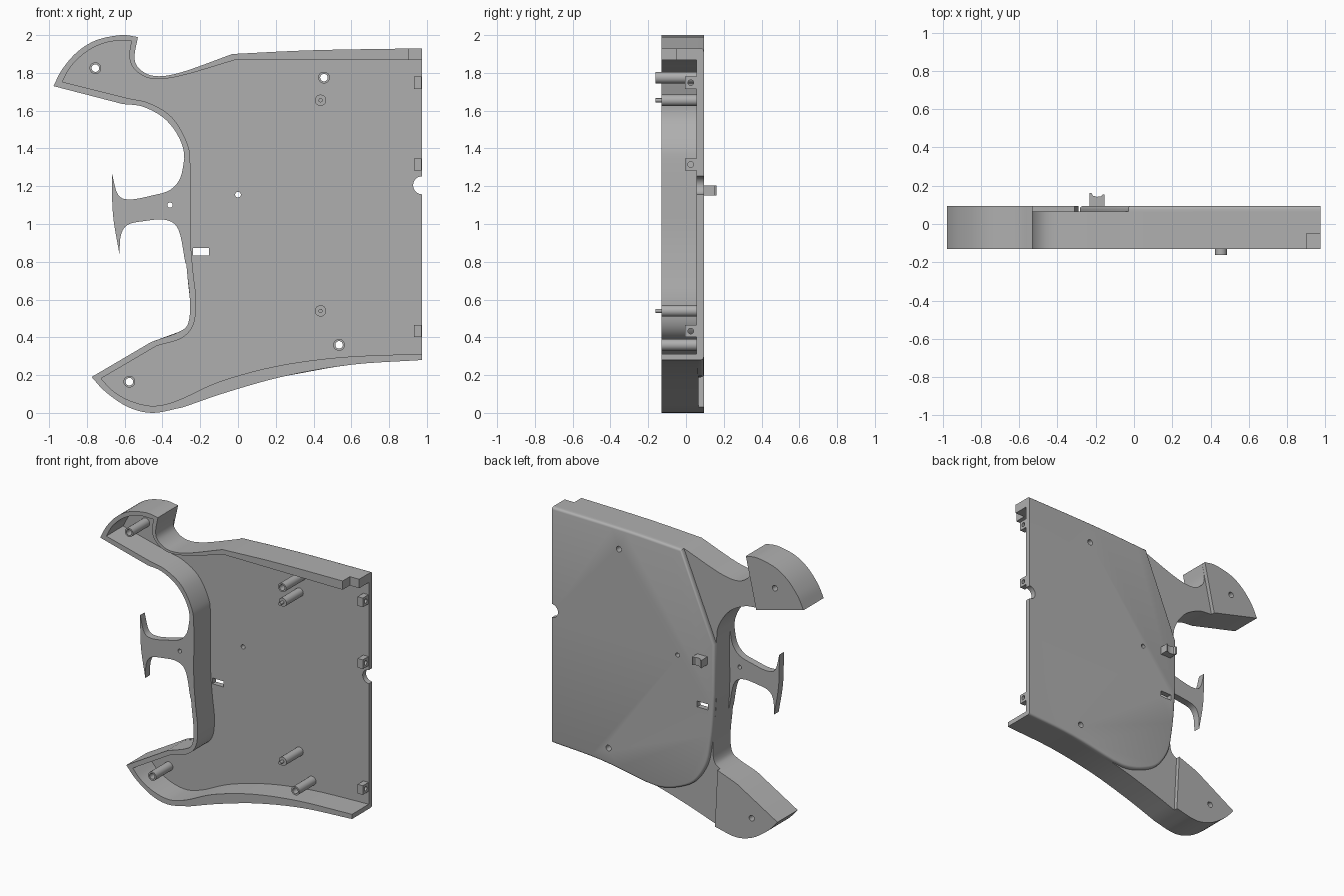
import bpy, bmesh, math
from mathutils import Vector

if "Cube" in bpy.data.objects:
    bpy.data.objects.remove(bpy.data.objects["Cube"])

grey = bpy.data.materials.new("plain_grey")
grey.diffuse_color = (0.43, 0.43, 0.43, 1)
grey.use_nodes = True
grey.node_tree.nodes["Principled BSDF"].inputs["Base Color"].default_value = grey.diffuse_color

FRONT, FLOOR, NECK, BACK = -0.13, 0.056, 0.066, 0.094


def curve(pts, steps=5):
    """Smooth (Catmull-Rom) polyline through the points."""
    p = [Vector(q) for q in pts]
    if len(p) < 3:
        return p
    p = [2 * p[0] - p[1]] + p + [2 * p[-1] - p[-2]]
    out = []
    for i in range(1, len(p) - 2):
        a, b, c, d = p[i - 1:i + 3]
        for s in range(steps):
            t = s / steps
            out.append(0.5 * (2 * b + (c - a) * t + (2 * a - 5 * b + 4 * c - d) * t * t
                              + (3 * b - a - 3 * c + d) * t ** 3))
    return out + [p[-2]]


def path(*segs):
    """Chain curves with sharp corners between them."""
    out = []
    for s in segs:
        for q in curve(s):
            if not out or (q - out[-1]).length > 1e-4:
                out.append(q)
    return out


def finish(name, bm):
    bmesh.ops.recalc_face_normals(bm, faces=bm.faces)
    me = bpy.data.meshes.new(name)
    bm.to_mesh(me)
    bm.free()
    ob = bpy.data.objects.new(name, me)
    bpy.context.collection.objects.link(ob)
    me.materials.append(grey)
    return ob


def prism(bm, pts, y0, y1):
    """Extrude an (x, z) outline along y."""
    f = bm.faces.new([bm.verts.new((x, y0, z)) for x, z in pts])
    new = bmesh.ops.extrude_face_region(bm, geom=[f])["geom"]
    bmesh.ops.translate(bm, vec=(0, y1 - y0, 0),
                        verts=[v for v in new if isinstance(v, bmesh.types.BMVert)])


def slab(name, pts, y0, y1, round_edge=0):
    bm = bmesh.new()
    prism(bm, pts, y0, y1)
    if round_edge:
        es = [e for e in bm.edges if all(abs(v.co.y - y1) < 1e-5 for v in e.verts)
              and not all(v.co.x > 0.97 for v in e.verts)]
        bmesh.ops.bevel(bm, geom=es, offset=round_edge, segments=3, profile=0.5,
                        affect='EDGES', clamp_overlap=True)
    return finish(name, bm)


def disc(x, z, r, n=24):
    return [(x + r * math.cos(2 * math.pi * i / n), z + r * math.sin(2 * math.pi * i / n))
            for i in range(n)]


def rect(x0, x1, z0, z1):
    return [(x0, z0), (x1, z0), (x1, z1), (x0, z1)]


def cut(ob, cutter):
    m = ob.modifiers.new("cut", 'BOOLEAN')
    m.operation, m.object, m.solver = 'DIFFERENCE', cutter, 'EXACT'
    bpy.context.view_layer.objects.active = ob
    bpy.ops.object.modifier_apply(modifier=m.name)


# Outer outline pieces, from the top right corner round to the bottom right
top = [(0.975, 1.93), (0.4, 1.92), (-0.03, 1.9)]
top_neck = [(-0.03, 1.9), (-0.3, 1.803), (-0.44, 1.783), (-0.52, 1.82), (-0.548, 1.88), (-0.53, 1.99)]
wing_arc = [(-0.53, 1.99), (-0.62, 2.0), (-0.75, 1.973), (-0.85, 1.912), (-0.93, 1.82), (-0.977, 1.73)]
wing_under = [(-0.977, 1.73), (-0.61, 1.635)]
grip = [(-0.61, 1.635), (-0.5, 1.62), (-0.38, 1.55), (-0.3, 1.43), (-0.283, 1.3), (-0.283, 0.95),
        (-0.27, 0.75), (-0.255, 0.6), (-0.262, 0.48), (-0.31, 0.43), (-0.46, 0.375)]
foot_top = [(-0.46, 0.375), (-0.775, 0.19)]
foot_arc = [(-0.775, 0.19), (-0.7, 0.11), (-0.58, 0.03), (-0.45, 0.0), (-0.29, 0.03)]
bottom = [(-0.29, 0.03), (-0.05, 0.112), (0.25, 0.195), (0.6, 0.255), (0.975, 0.28)]
outer = path(top, top_neck, wing_arc, wing_under, grip, foot_top, foot_arc, bottom)

# Inner face of the rim
inner = path(
    [(0.975, 1.867), (-0.02, 1.867)],
    [(-0.02, 1.867), (-0.3, 1.785), (-0.45, 1.768), (-0.54, 1.81), (-0.575, 1.88), (-0.565, 1.968)],
    [(-0.565, 1.968), (-0.68, 1.965), (-0.79, 1.92), (-0.88, 1.84), (-0.93, 1.753)],
    [(-0.93, 1.753), (-0.58, 1.665)],
    [(-0.58, 1.665), (-0.47, 1.64), (-0.35, 1.565), (-0.27, 1.43), (-0.252, 1.3), (-0.252, 0.95),
     (-0.238, 0.75), (-0.222, 0.6), (-0.235, 0.47), (-0.3, 0.395), (-0.43, 0.355)],
    [(-0.43, 0.355), (-0.725, 0.182)],
    [(-0.725, 0.182), (-0.66, 0.115), (-0.56, 0.06), (-0.44, 0.037), (-0.31, 0.07),
     (-0.1, 0.165), (0.2, 0.247), (0.55, 0.295), (0.975, 0.313)])

rim = slab("rim_wall", outer + inner[::-1], FRONT, 0.06)
floor = slab("floor", outer, FLOOR, NECK)

# Raised back panels
main = slab("main_back_panel", path(
    top, [(-0.03, 1.9), (-0.283, 1.3)], [(-0.283, 1.3), (-0.283, 0.95)],
    [(-0.283, 0.95), (-0.27, 0.75), (-0.253, 0.6), (-0.22, 0.44), (-0.13, 0.3), (0.0, 0.225),
     (0.13, 0.19), (0.25, 0.195)],
    [(0.25, 0.195), (0.6, 0.255), (0.975, 0.28)]), 0.06, BACK, 0.016)
wing = slab("upper_wing_panel", path(wing_arc, wing_under), 0.06, BACK)
foot = slab("lower_wing_panel",
            path([(-0.31, 0.43), (-0.46, 0.375)], foot_top, foot_arc), 0.06, BACK)

# T-shaped trigger guard standing at the front edge of the rim
guard = slab("side_tee", path(
    [(-0.265, 1.36), (-0.282, 1.36)],
    [(-0.282, 1.36), (-0.305, 1.245), (-0.36, 1.18), (-0.45, 1.152), (-0.57, 1.13), (-0.635, 1.155),
     (-0.668, 1.27)],
    [(-0.668, 1.27), (-0.662, 1.05), (-0.628, 0.84)],
    [(-0.628, 0.84), (-0.62, 0.94), (-0.585, 0.995), (-0.5, 1.015), (-0.385, 1.022), (-0.315, 0.97),
     (-0.278, 0.79)],
    [(-0.278, 0.79), (-0.25, 0.79)]), FRONT, -0.08)

# Screw posts (hollow) and locating pins
tubes = [slab("screw_post", disc(x, z, 0.031), y, 0.06) for x, z, y in (
    (-0.755, 1.825, FRONT), (0.455, 1.775, -0.162), (0.535, 0.36, FRONT), (-0.575, 0.165, FRONT))]
for z in (1.655, 0.54):
    slab("pin_post", disc(0.437, z, 0.03), FRONT, 0.06)
    slab("pin_tip", disc(0.437, z, 0.011, 16), -0.162, FRONT + 0.01)

# Through holes, slot and the half-round notch in the open edge
bm = bmesh.new()
for x, z, r in ((-0.755, 1.825, 0.02), (0.455, 1.775, 0.02), (0.535, 0.36, 0.02), (-0.575, 0.165, 0.02),
                (0, 1.155, 0.015), (-0.36, 1.1, 0.014), (0.975, 1.205, 0.048)):
    prism(bm, disc(x, z, r), -0.3, 0.3)
prism(bm, rect(-0.238, -0.153, 0.833, 0.873), -0.3, 0.3)
holes = finish("hole_cutter", bm)
for ob in [floor, main, wing, foot, guard] + tubes:
    cut(ob, holes)

# Lap notch at the end of the top wall
lap = slab("lap_cutter", rect(0.902, 1.1, 1.8, 2.1), -0.3, -0.05)
cut(rim, lap)

# Edge clips with a sideways hole
bm = bmesh.new()
for z in (1.748, 1.315, 0.433):
    ring = [bm.verts.new((0.9, 0.025 + a, z + b)) for a, b in disc(0, 0, 0.015, 16)]
    f = bm.faces.new(ring)
    new = bmesh.ops.extrude_face_region(bm, geom=[f])["geom"]
    bmesh.ops.translate(bm, vec=(0.15, 0, 0), verts=[v for v in new if isinstance(v, bmesh.types.BMVert)])
clip_holes = finish("clip_hole_cutter", bm)
for z in (1.748, 1.315, 0.433):
    cut(slab("edge_clip", rect(0.932, 0.972, z - 0.032, z + 0.032), -0.006, 0.06), clip_holes)

# Small forked block on the back
bm = bmesh.new()
prof = [(-0.232, 0.08), (-0.232, 0.162), (-0.222, 0.162), (-0.215, 0.148), (-0.195, 0.142),
        (-0.172, 0.145), (-0.164, 0.154), (-0.153, 0.154), (-0.153, 0.08)]
f = bm.faces.new([bm.verts.new((x, y, 1.15)) for x, y in prof])
new = bmesh.ops.extrude_face_region(bm, geom=[f])["geom"]
bmesh.ops.translate(bm, vec=(0, 0, 0.055), verts=[v for v in new if isinstance(v, bmesh.types.BMVert)])
finish("back_block", bm)

for c in (holes, lap, clip_holes):
    bpy.data.objects.remove(c)

# Smooth curved sides, keep corners sharp
bpy.ops.object.select_all(action='SELECT')
bpy.context.view_layer.objects.active = main
bpy.ops.object.shade_smooth_by_angle(angle=math.radians(32))
